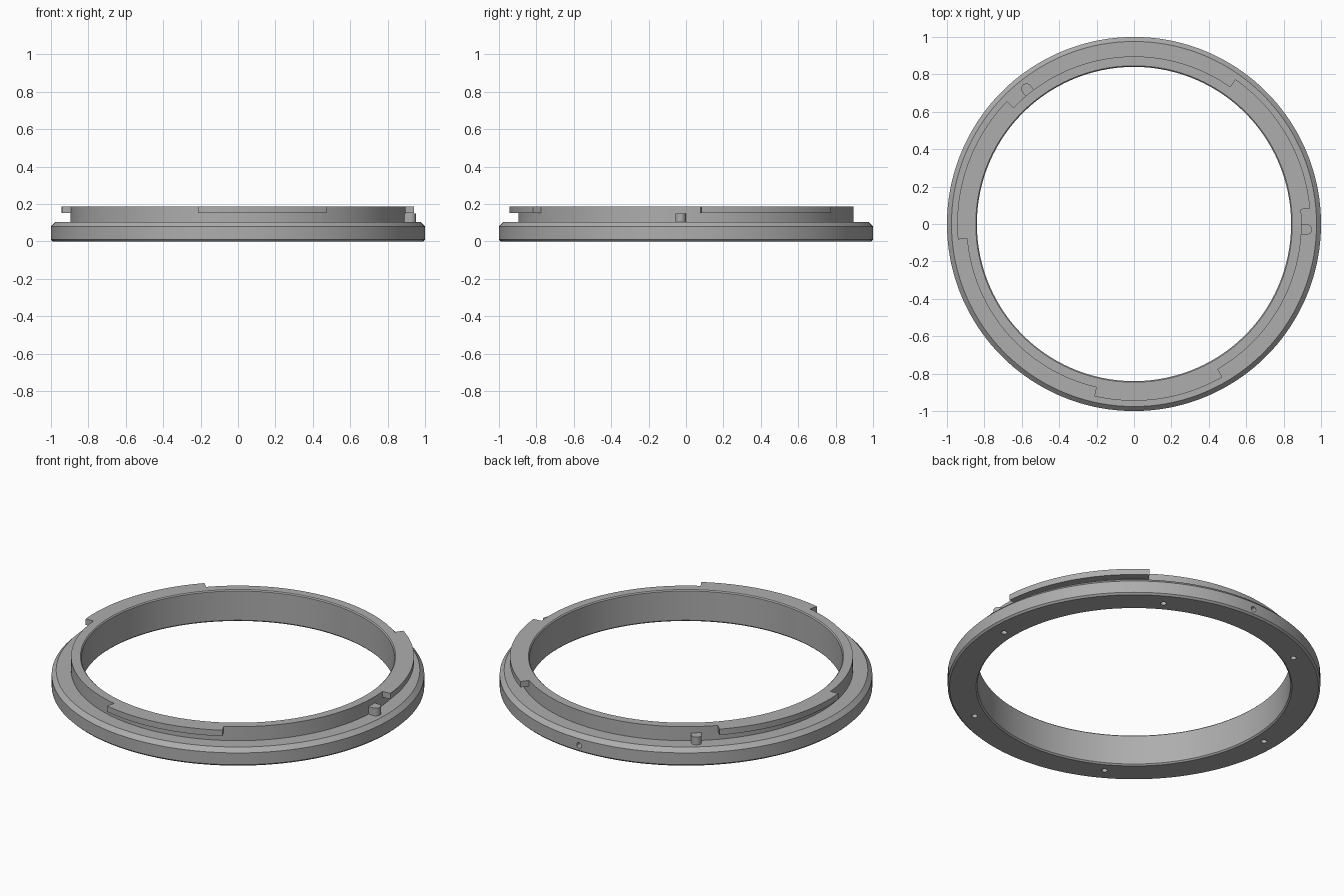
import bpy, bmesh
from math import cos, sin, pi, radians
from mathutils import Matrix

default_cube = bpy.data.objects.get("Cube")
if default_cube:
    bpy.data.objects.remove(default_cube, do_unlink=True)

metal = bpy.data.materials.new("grey metal")
metal.use_nodes = True
grey = (0.42, 0.42, 0.42, 1)
metal.diffuse_color = grey
metal.node_tree.nodes["Principled BSDF"].inputs["Base Color"].default_value = grey


def make_object(name, bm):
    bmesh.ops.recalc_face_normals(bm, faces=bm.faces)
    mesh = bpy.data.meshes.new(name)
    bm.to_mesh(mesh)
    bm.free()
    mesh.materials.append(metal)
    obj = bpy.data.objects.new(name, mesh)
    bpy.context.collection.objects.link(obj)
    return obj


def revolve(name, profile, start=0, end=360, steps=180):
    """Sweep a closed (radius, height) profile around z; cap partial sweeps."""
    bm = bmesh.new()
    full = end - start == 360
    rings = []
    for i in range(steps if full else steps + 1):
        a = radians(start + (end - start) * i / steps)
        rings.append([bm.verts.new((r * cos(a), r * sin(a), z)) for r, z in profile])
    n = len(profile)
    for i in range(steps):
        a, b = rings[i], rings[(i + 1) % len(rings)]
        for j in range(n):
            k = (j + 1) % n
            bm.faces.new((a[j], b[j], b[k], a[k]))
    if not full:
        bm.faces.new(rings[0])
        bm.faces.new(rings[-1])
    return make_object(name, bm)


def prism(name, outline, depth, matrix):
    """Extrude a flat outline along its local z, then place it."""
    bm = bmesh.new()
    face = bm.faces.new([bm.verts.new((x, y, 0)) for x, y in outline])
    top = bmesh.ops.extrude_face_region(bm, geom=[face])
    verts = [v for v in top["geom"] if isinstance(v, bmesh.types.BMVert)]
    bmesh.ops.translate(bm, verts=verts, vec=(0, 0, depth))
    bmesh.ops.transform(bm, matrix=matrix, verts=bm.verts)
    return make_object(name, bm)


def arc(radius, start, end, steps):
    return [(radius * cos(start + (end - start) * i / steps),
             radius * sin(start + (end - start) * i / steps)) for i in range(steps + 1)]


def turn(angle):
    return Matrix.Rotation(radians(angle), 4, "Z")


def combine(target, tool, operation):
    tool.hide_render = True
    mod = target.modifiers.new(tool.name, "BOOLEAN")
    mod.operation, mod.solver, mod.object = operation, "EXACT", tool
    bpy.context.view_layer.objects.active = target
    bpy.ops.object.modifier_apply(modifier=mod.name)
    bpy.data.objects.remove(tool, do_unlink=True)


# Flange and raised collar, one turned section
TOP = 0.187
ring = revolve("mount_ring", [
    (0.848, 0), (0.99, 0), (1, 0.01), (1, 0.08), (0.976, 0.104),
    (0.896, 0.104), (0.896, TOP), (0.846, TOP), (0.84, TOP - 0.006), (0.84, 0.008)])

# Three locking tabs of unequal length
for start, end in ((5, 55), (136, 185), (257, 300)):
    tab = revolve("locking_tab", [(0.87, 0.152), (0.945, 0.152), (0.945, TOP), (0.87, TOP)],
                  start, end, 25)
    combine(ring, tab, "UNION")

# Two round-nosed stop pins standing on the flange against the collar
pin_outline = [(-0.05, -0.028)] + arc(0.028, -pi / 2, pi / 2, 16) + [(-0.05, 0.028)]
for angle in (-1.8, 128.5):
    pin = prism("stop_pin", pin_outline, 0.06,
                turn(angle) @ Matrix.Translation((0.924, 0, 0.09)))
    combine(ring, pin, "UNION")

# Six blind screw holes underneath
circle = arc(0.016, 0, 2 * pi, 20)[:-1]
for i in range(6):
    hole = prism("screw_hole", circle, 0.07,
                 turn(60 * i) @ Matrix.Translation((0.91, 0, -0.02)))
    combine(ring, hole, "DIFFERENCE")

# One blind hole in the rear rim
rim_hole = prism("rim_hole", circle, 0.08,
                 Matrix.Translation((0, 0.95, 0.04)) @ Matrix.Rotation(-pi / 2, 4, "X"))
combine(ring, rim_hole, "DIFFERENCE")

bpy.ops.object.select_all(action="DESELECT")
ring.select_set(True)
bpy.context.view_layer.objects.active = ring
bpy.ops.object.shade_smooth_by_angle(angle=radians(25))
